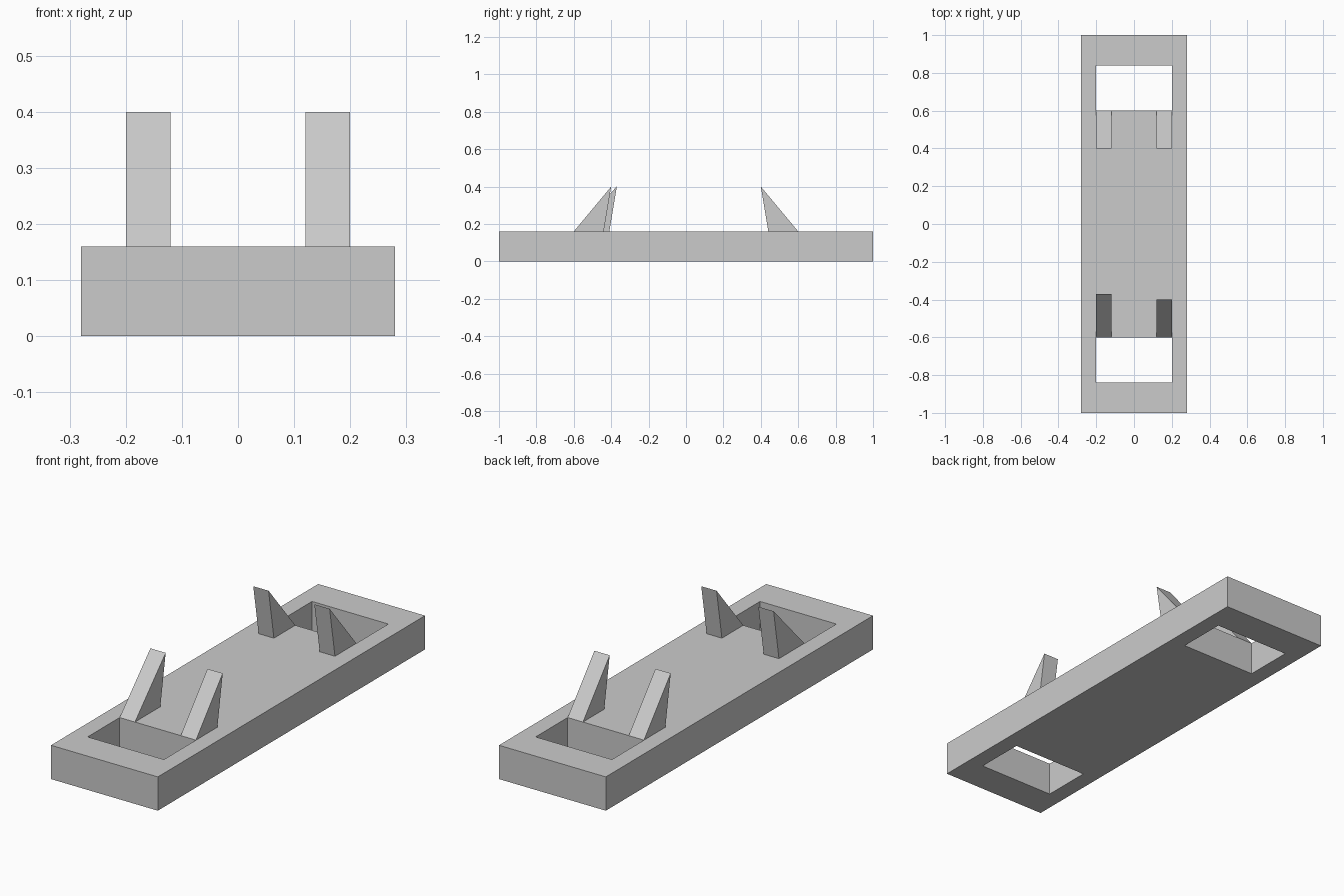
import bpy
import bmesh

if "Cube" in bpy.data.objects:
    bpy.data.objects.remove(bpy.data.objects["Cube"], do_unlink=True)

# One plain grey for the whole model
grey = bpy.data.materials.new("plain grey")
grey.use_nodes = True
colour = (0.6, 0.6, 0.6, 1)
grey.diffuse_color = colour
grey.node_tree.nodes["Principled BSDF"].inputs["Base Color"].default_value = colour

HEIGHT = 0.16
TIP = 0.4


def finish(name, bm):
    bmesh.ops.recalc_face_normals(bm, faces=bm.faces)
    mesh = bpy.data.meshes.new(name)
    bm.to_mesh(mesh)
    bm.free()
    mesh.materials.append(grey)
    obj = bpy.data.objects.new(name, mesh)
    bpy.context.collection.objects.link(obj)
    return obj


def extrude(bm, faces, offset):
    result = bmesh.ops.extrude_face_region(bm, geom=faces)
    verts = [v for v in result["geom"] if isinstance(v, bmesh.types.BMVert)]
    bmesh.ops.translate(bm, verts=verts, vec=offset)


# Base slab: a grid of cells with two left open as through slots
xs = [-0.28, -0.2, 0.2, 0.28]
ys = [-1, -0.84, -0.6, 0.6, 0.84, 1]
bm = bmesh.new()
grid = [[bm.verts.new((x, y, 0)) for y in ys] for x in xs]
for i in range(len(xs) - 1):
    for j in range(len(ys) - 1):
        if i == 1 and j in (1, 3):
            continue
        bm.faces.new((grid[i][j], grid[i + 1][j], grid[i + 1][j + 1], grid[i][j + 1]))
extrude(bm, bm.faces[:], (0, 0, HEIGHT))
finish("base_slab", bm)


# Prongs: triangular side profile, leaning toward the middle
def prong(name, x, end, heel, tip):
    bm = bmesh.new()
    profile = [(0.6, HEIGHT), (heel, HEIGHT), (tip, TIP)]
    face = bm.faces.new([bm.verts.new((x, end * y, z)) for y, z in profile])
    extrude(bm, [face], (0.08, 0, 0))
    finish(name, bm)


prong("front_left_prong", 0.12, -1, 0.44, 0.4)
prong("front_right_prong", -0.2, -1, 0.41, 0.37)
prong("back_left_prong", 0.12, 1, 0.44, 0.4)
prong("back_right_prong", -0.2, 1, 0.44, 0.4)
